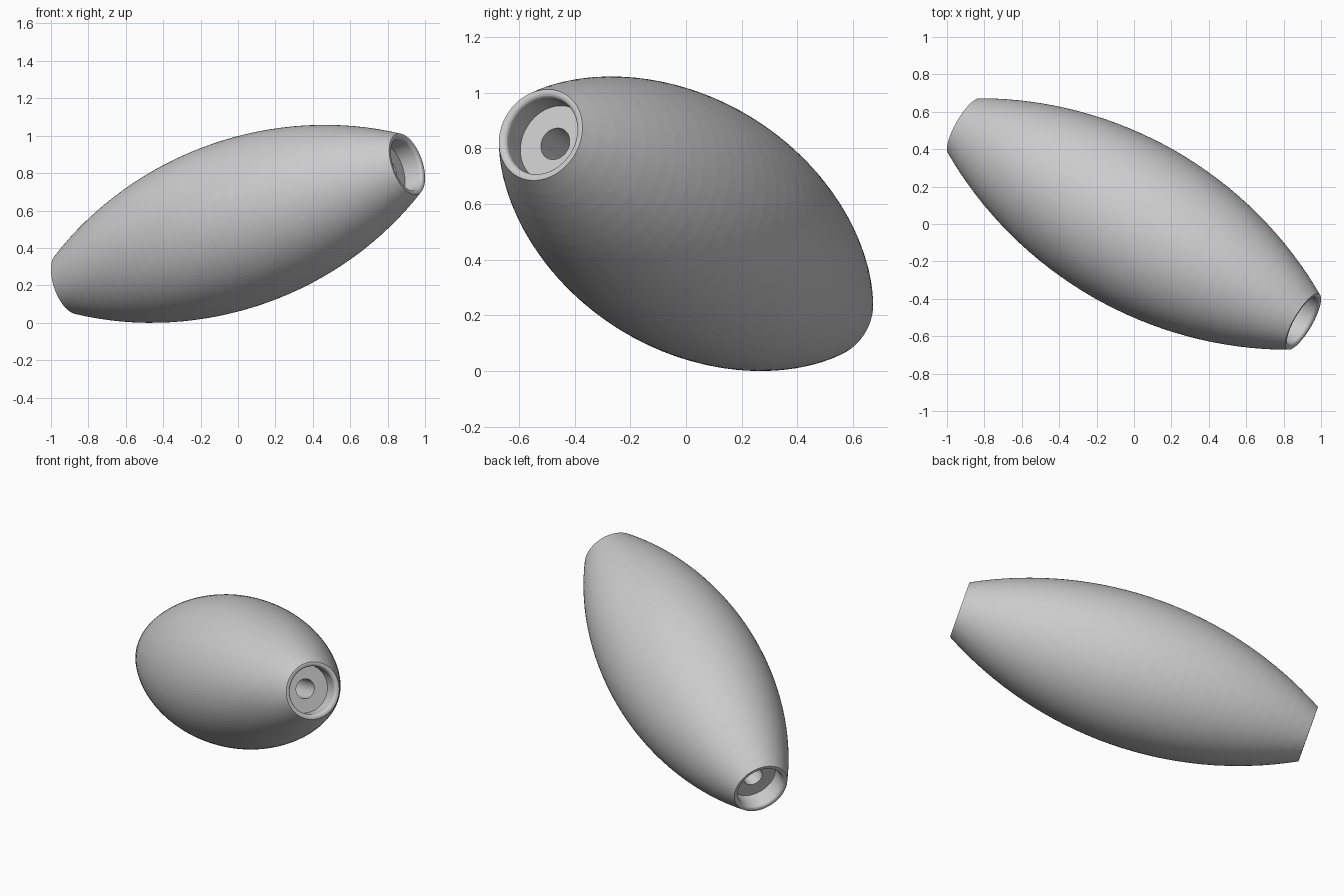
import bpy, bmesh
from math import sin, cos, asin, pi, radians
from mathutils import Matrix

if "Cube" in bpy.data.objects:
    bpy.data.objects.remove(bpy.data.objects["Cube"])

L, R_END, R_MID = 1.092, 0.171, 0.449   # half length, end radius, middle radius
BORE, DEPTH, HOLE = 0.143, 0.11, 0.059  # end recess and through hole
SEGS, BANDS = 128, 32

# barrel side: one circular arc from end to end
h = R_MID - R_END
rho = (L * L + h * h) / (2 * h)
a = asin(L / rho)
side = []
for i in range(BANDS + 1):
    t = -a + 2 * a * i / BANDS
    side.append((rho * sin(t), R_MID - rho + rho * cos(t)))

# rim with a rounded inner lip, recess wall, recess floor, through hole
lip = 0.018
end = [(L - lip * (1 - cos(k * pi / 8)), BORE + lip * (1 - sin(k * pi / 8)))
       for k in range(5)]
end += [(L - DEPTH, BORE), (L - DEPTH, HOLE)]
profile = side + end + [(-x, r) for x, r in reversed(end)]

# revolve the closed profile around its long axis
bm = bmesh.new()
rings = [[bm.verts.new((x, r * cos(2 * pi * j / SEGS), r * sin(2 * pi * j / SEGS)))
          for j in range(SEGS)] for x, r in profile]
for i, ring in enumerate(rings):
    nxt = rings[(i + 1) % len(rings)]
    for j in range(SEGS):
        k = (j + 1) % SEGS
        bm.faces.new((ring[j], ring[k], nxt[k], nxt[j]))
bmesh.ops.recalc_face_normals(bm, faces=bm.faces[:])

# tilt the body up and turn it towards the front right, then set it on the ground
bm.transform(Matrix.Rotation(radians(-30), 4, 'Z') @ Matrix.Rotation(radians(-17), 4, 'Y'))
bm.transform(Matrix.Translation((0, 0, -min(v.co.z for v in bm.verts))))

mesh = bpy.data.meshes.new("barrel_float")
bm.to_mesh(mesh)
bm.free()
body = bpy.data.objects.new("barrel_float", mesh)
bpy.context.collection.objects.link(body)
